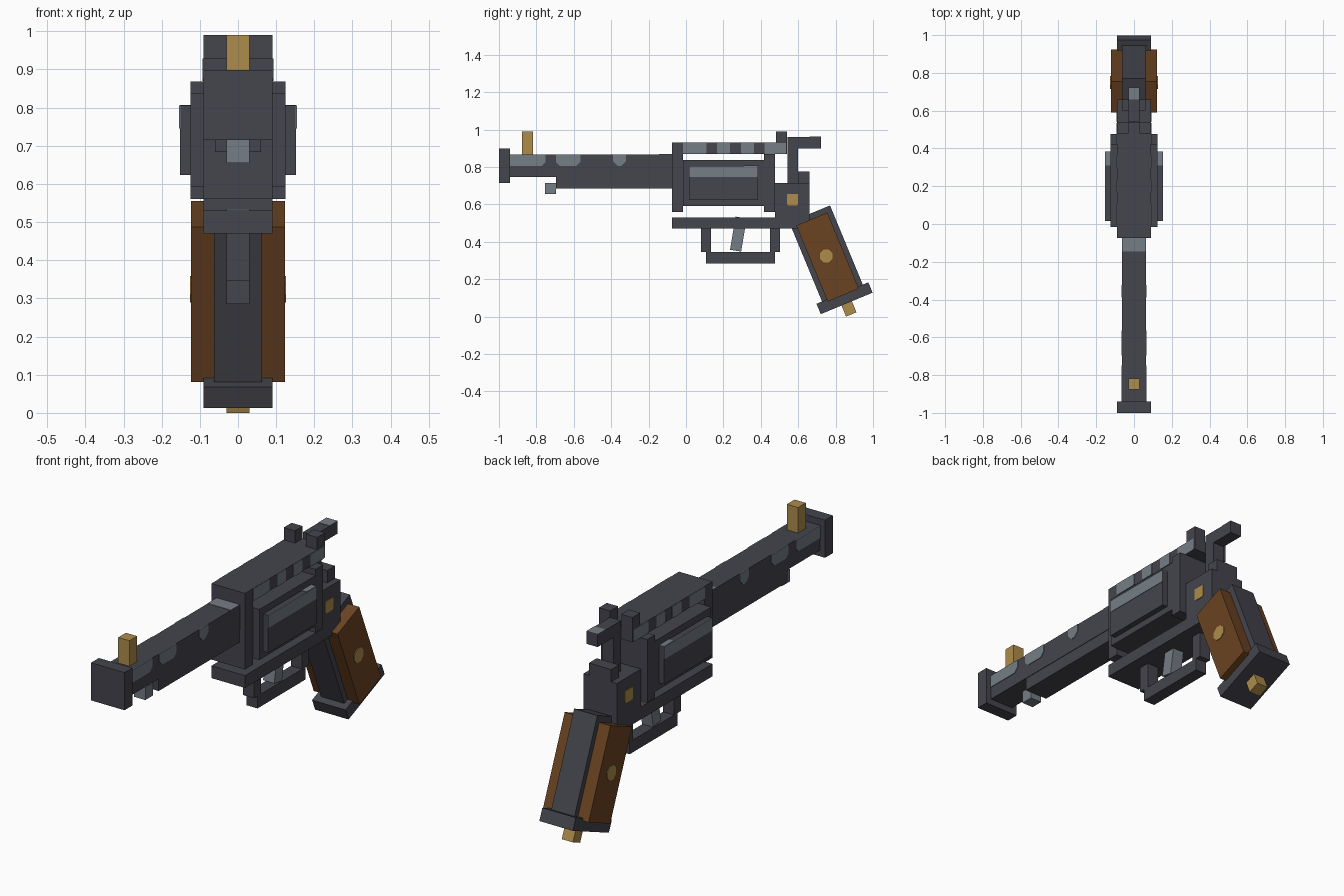
import bpy, bmesh, math
from mathutils import Matrix, Vector

cube = bpy.data.objects.get("Cube")
if cube:
    bpy.data.objects.remove(cube, do_unlink=True)


def material(name, rgb):
    m = bpy.data.materials.new(name)
    m.use_nodes = True
    m.diffuse_color = (*rgb, 1)
    m.node_tree.nodes["Principled BSDF"].inputs["Base Color"].default_value = (*rgb, 1)
    return m


DARK = material("dark steel", (0.058, 0.058, 0.074))
LIGHT = material("light steel", (0.178, 0.205, 0.235))
WOOD = material("brown wood", (0.147, 0.057, 0.016))
GOLD = material("brass", (0.42, 0.262, 0.070))


def finish(name, bm, mat):
    bmesh.ops.recalc_face_normals(bm, faces=bm.faces)
    me = bpy.data.meshes.new(name)
    bm.to_mesh(me)
    bm.free()
    me.materials.append(mat)
    ob = bpy.data.objects.new(name, me)
    bpy.context.collection.objects.link(ob)
    return ob


def box(name, x, y, z, mat=DARK):
    """Box from (low, high) ranges; a single x means symmetric half width."""
    if not isinstance(x, tuple):
        x = (-x, x)
    bm = bmesh.new()
    size = [r[1] - r[0] for r in (x, y, z)]
    mid = [(r[0] + r[1]) / 2 for r in (x, y, z)]
    bmesh.ops.create_cube(bm, size=1, matrix=Matrix.Translation(mid) @ Matrix.Diagonal((*size, 1)))
    return finish(name, bm, mat)


def tilted(name, half, centre, size, degrees, mat=DARK):
    """Box leaning in the side plane; size is (depth, height)."""
    ob = box(name, half, (-size[0] / 2, size[0] / 2), (-size[1] / 2, size[1] / 2), mat)
    ob.data.transform(Matrix.Translation((0, *centre)) @ Matrix.Rotation(math.radians(degrees), 4, 'X'))
    return ob


def side_plates(name, points, x, mat, thick=0.003):
    """Thin outline plate on both flanks, points given as (y, z)."""
    bm = bmesh.new()
    for s in (-1, 1):
        f = bm.faces.new([bm.verts.new((s * (x - 0.001), y, z)) for y, z in points])
        ext = bmesh.ops.extrude_face_region(bm, geom=[f])["geom"]
        bmesh.ops.translate(bm, vec=(s * (thick + 0.001), 0, 0),
                            verts=[v for v in ext if isinstance(v, bmesh.types.BMVert)])
        bmesh.ops.delete(bm, geom=[f], context='FACES_ONLY')
    return finish(name, bm, mat)


def rect(y0, y1, z0, z1, cl=0.0, cr=0.0):
    """Rectangle with optional chamfers at its lower corners."""
    pts = [(y0, z1), (y0, z0 + cl), (y0 + cl, z0), (y1 - cr, z0), (y1, z0 + cr), (y1, z1)]
    return [p for i, p in enumerate(pts) if p != pts[i - 1]]


def disc(y, z, r, n=8):
    return [(y + r * math.cos(math.tau * (i + .5) / n), z + r * math.sin(math.tau * (i + .5) / n))
            for i in range(n)]


# Barrel group
box("muzzle", 0.09, (-1.0, -0.94), (0.715, 0.898))
box("barrel", 0.0625, (-0.94, -0.075), (0.745, 0.866))
box("barrel_underlug", 0.06, (-0.695, -0.075), (0.684, 0.745))
box("ejector_tip", 0.03, (-0.755, -0.695), (0.655, 0.715), LIGHT)
box("front_sight", 0.03, (-0.877, -0.818), (0.866, 0.99), GOLD)

# Worn patches on the barrel
for i, (y0, y1, cl, cr) in enumerate([(-0.94, -0.75, 0, 0.02), (-0.695, -0.565, 0.02, 0.02),
                                      (-0.39, -0.322, 0.024, 0.024)]):
    side_plates(f"barrel_patch_{i + 1}", rect(y0, y1, 0.806, 0.866, cl, cr), 0.0625, LIGHT)
box("barrel_top_patch", 0.0625, (-0.145, -0.075), (0.864, 0.868), LIGHT)

# Frame around the cylinder
box("frame_front", 0.09, (-0.075, -0.015), (0.56, 0.93))
box("top_strap", 0.09, (-0.015, 0.54), (0.87, 0.93))
box("recoil_plate", 0.125, (0.417, 0.476), (0.56, 0.868))
box("lower_rail", 0.09, (-0.075, 0.476), (0.47, 0.53))
box("receiver", 0.09, (0.476, 0.66), (0.47, 0.715))
box("receiver_step", 0.06, (0.60, 0.66), (0.715, 0.775))
side_plates("receiver_pin", rect(0.54, 0.60, 0.595, 0.655, 0.006, 0.006), 0.09, GOLD)

# Light blocks along the top strap
for i, (y0, y1) in enumerate([(-0.015, 0.11), (0.166, 0.235), (0.294, 0.364), (0.42, 0.535)]):
    side_plates(f"strap_patch_{i + 1}", rect(y0, y1, 0.87, 0.929, 0.006, 0.006), 0.09, LIGHT)

# Cylinder
box("cylinder_core", 0.125, (-0.015, 0.417), (0.592, 0.838))
box("cylinder_outer", 0.152, (0.015, 0.385), (0.623, 0.805))
side_plates("cylinder_highlight", rect(0.015, 0.385, 0.745, 0.805), 0.152, LIGHT, 0.002)
for side, s in (("right", -1), ("left", 1)):
    x = tuple(sorted((s * 0.125, s * 0.152)))
    box(f"cylinder_top_patch_{side}", x, (0.31, 0.385), (0.803, 0.807), LIGHT)
    # Rear sight posts
    box(f"rear_sight_{side}", tuple(sorted((s * 0.03, s * 0.09))), (0.48, 0.54), (0.93, 0.99))

# Hammer
box("hammer", 0.03, (0.542, 0.60), (0.715, 0.96))
box("hammer_spur", 0.03, (0.60, 0.722), (0.90, 0.96))
box("hammer_spur_patch", 0.03, (0.66, 0.722), (0.958, 0.962), LIGHT)

# Trigger and guard
tilted("trigger", 0.03, (0.28, 0.441), (0.06, 0.18), -9.5, LIGHT)
box("guard_front", 0.03, (0.08, 0.134), (0.345, 0.47))
box("guard_bottom", 0.03, (0.107, 0.476), (0.285, 0.345))
box("guard_rear", 0.03, (0.45, 0.503), (0.345, 0.47))

# Grip, measured along its leaning axis
LEAN = 22.5
top = Vector((0.661, 0.549))
axis = Vector((math.sin(math.radians(LEAN)), -math.cos(math.radians(LEAN))))


def grip_part(name, half, start, end, depth, mat):
    return tilted(name, half, top + axis * (start + end) / 2, (depth, end - start), LEAN, mat)


grip_part("grip_frame", 0.0625, 0, 0.458, 0.236, DARK)
grip_part("grip_wood", 0.123, 0.03, 0.47, 0.18, WOOD)
grip_part("grip_cap", 0.09, 0.458, 0.518, 0.30, DARK)
grip_part("grip_nub", 0.03, 0.518, 0.582, 0.06, GOLD)
side_plates("grip_medallion", disc(0.75, 0.324, 0.037), 0.123, GOLD)
